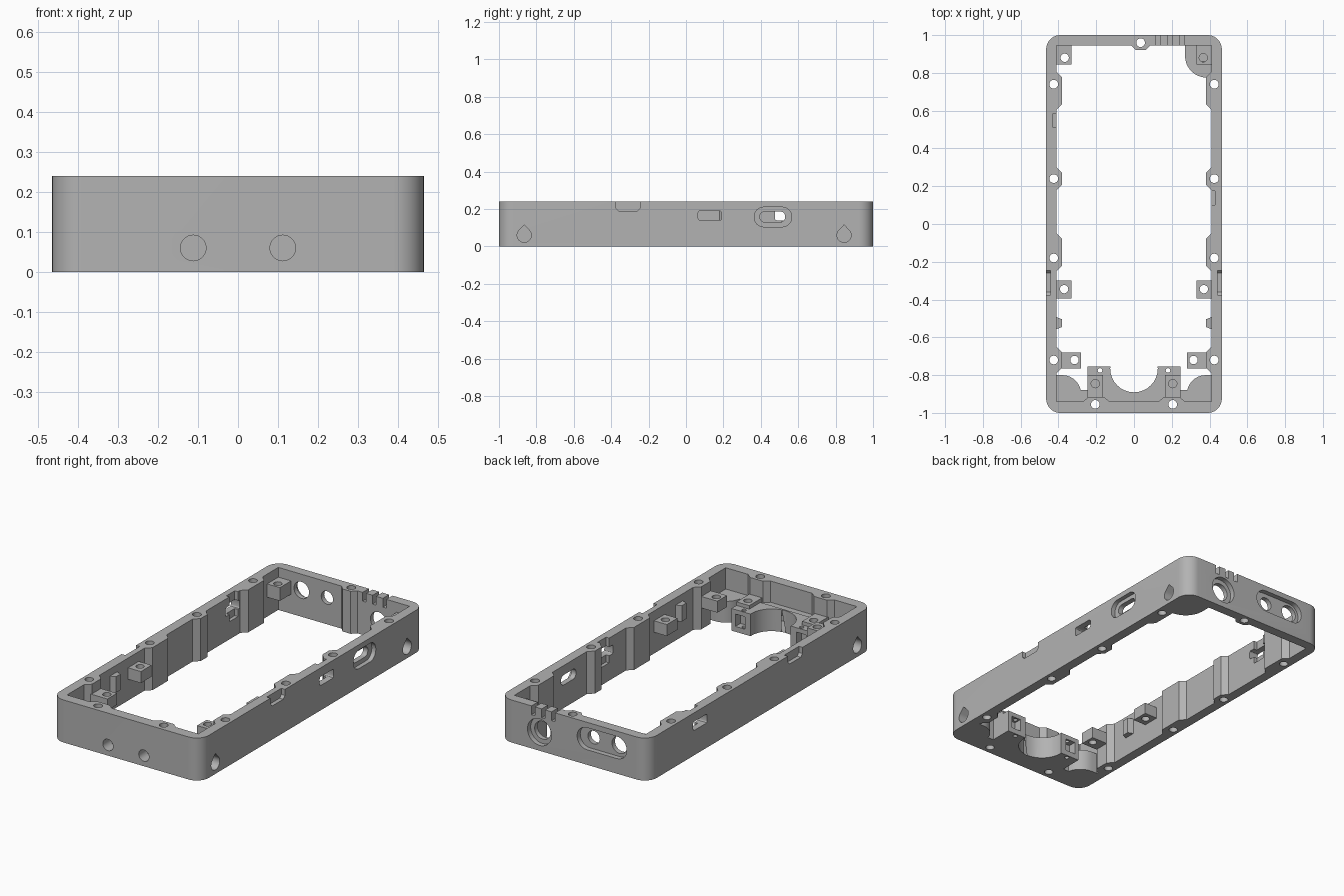
import bpy, bmesh, math

if "Cube" in bpy.data.objects:
    bpy.data.objects.remove(bpy.data.objects["Cube"])

H = 0.24
grey = bpy.data.materials.new("plain grey")
grey.use_nodes = True
grey.diffuse_color = (0.45, 0.45, 0.45, 1)
grey.node_tree.nodes["Principled BSDF"].inputs["Base Color"].default_value = (0.45, 0.45, 0.45, 1)

PLACE = {"x": lambda u, v, w: (w, u, v),
         "y": lambda u, v, w: (u, w, v),
         "z": lambda u, v, w: (u, v, w)}


def prism(name, points, axis, lo, hi, bevel=0):
    """Extrude a 2D outline along an axis."""
    bm = bmesh.new()
    a, b = ([bm.verts.new(PLACE[axis](u, v, w)) for u, v in points] for w in (lo, hi))
    caps = [bm.faces.new(a), bm.faces.new(b)]
    rim = [e for f in caps for e in f.edges]
    for i in range(len(a)):
        j = (i + 1) % len(a)
        bm.faces.new((a[i], a[j], b[j], b[i]))
    if bevel:
        bmesh.ops.bevel(bm, geom=rim, offset=bevel, segments=2, profile=0.5, affect='EDGES')
    bmesh.ops.recalc_face_normals(bm, faces=bm.faces)
    mesh = bpy.data.meshes.new(name)
    bm.to_mesh(mesh)
    bm.free()
    ob = bpy.data.objects.new(name, mesh)
    bpy.context.collection.objects.link(ob)
    return ob


def arc(cx, cy, r, start, end, n):
    step = math.radians(end - start) / n
    return [(cx + r * math.cos(math.radians(start) + step * i),
             cy + r * math.sin(math.radians(start) + step * i)) for i in range(n + 1)]


def circle(cx, cy, r):
    return arc(cx, cy, r, 0, 360, 32)[:-1]


def rounded(x0, x1, y0, y1, r, n=8):
    return (arc(x1 - r, y1 - r, r, 0, 90, n) + arc(x0 + r, y1 - r, r, 90, 180, n)
            + arc(x0 + r, y0 + r, r, 180, 270, n) + arc(x1 - r, y0 + r, r, 270, 360, n))


def rect(x0, x1, y0, y1):
    return [(x0, y0), (x1, y0), (x1, y1), (x0, y1)]


def mirror(points, s):
    return [(s * x, y) for x, y in points]


helpers = []
frame = prism("frame", rounded(-0.465, 0.465, -1, 1, 0.075, 10), "z", 0, H, 0.006)


def boolean(operation, *args):
    ob = prism(operation.lower() + "_helper", *args)
    ob.hide_render = True
    helpers.append(ob)
    mod = frame.modifiers.new(operation, 'BOOLEAN')
    mod.operation, mod.object, mod.solver = operation, ob, 'EXACT'


def add(points, axis, lo, hi):
    boolean('UNION', points, axis, lo, hi)


def cut(points, axis, lo, hi):
    boolean('DIFFERENCE', points, axis, lo, hi)


# Main opening, leaving screw columns along the long walls
side = [(0.13, -0.94), (0.16, -0.915), (0.24, -0.915), (0.27, -0.94), (0.41, -0.94)]
for y, half in ((-0.72, 0.07), (-0.15, 0.1), (0.24, 0.06), (0.705, 0.1)):
    side += [(0.41, y - half), (0.38, y - half + 0.03), (0.38, y + half - 0.03), (0.41, y + half)]
side.append((0.41, 0.945))
back_boss = [(0.085, 0.945), (0.06, 0.92), (0.01, 0.92), (-0.015, 0.945)]
cut(side + back_boss + mirror(side, -1)[::-1], "z", -0.1, H + 0.1)

# Front floor, towers and corner pads
add(rect(-0.43, 0.43, -0.97, -0.88), "z", 0, 0.12)
for s in (-1, 1):
    add(mirror([(0.43, -0.96), (0.28, -0.96)] + arc(0.38, -0.9, 0.1, 180, 90, 8)
               + [(0.43, -0.8)], s), "z", 0, 0.12)
    add(mirror(rect(0.0, 0.245, -0.9, -0.755), s), "z", 0, 0.125)
    add(mirror(rect(0.165, 0.245, -0.92, -0.8), s), "z", 0.05, 0.145)
cut(circle(0, -0.765, 0.126), "z", -0.1, 0.2)
add([(0.43, 0.96), (0.27, 0.96)] + arc(0.385, 0.89, 0.115, 180, 270, 8)
    + [(0.43, 0.775)], "z", 0, 0.12)

# Mounting blocks on the walls
for s in (-1, 1):
    add(mirror(rect(0.33, 0.43, -0.395, -0.3), s), "z", 0.12, 0.185)
    add(mirror(rect(0.28, 0.43, -0.765, -0.68), s), "z", 0.12, 0.185)
    add(mirror(rect(0.33, 0.43, 0.845, 0.96), s), "z", 0.11, 0.185)
    add(mirror([(0.43, -0.565), (0.38, -0.545), (0.38, -0.505), (0.43, -0.485)], s),
        "z", 0.11, 0.2)

# Vertical screw holes
rim_holes = [(s * 0.425, y) for s in (-1, 1) for y in (-0.72, -0.18, 0.24, 0.74)]
rim_holes += [(-0.205, -0.955), (0.205, -0.955), (0.035, 0.96)]
for x, y in rim_holes:
    cut(circle(x, y, 0.023), "z", -0.1, 0.3)
for s in (-1, 1):
    for x, y in ((0.37, -0.345), (0.315, -0.72)):
        cut(circle(s * x, y, 0.022), "z", 0.1, 0.3)
    cut(circle(s * 0.205, -0.845, 0.022), "z", 0.11, 0.3)
    cut(circle(s * 0.18, -0.775, 0.012), "z", -0.1, 0.3)
    # Nut slot in each tower
    cut(mirror(rect(0.16, 0.22, -0.8, -0.7), s), "z", 0.03, 0.1)
    # Front blind hole
    cut(circle(s * 0.112, 0.06, 0.032), "y", -1.1, -0.93)
for s in (-1, 1):
    cut(circle(s * 0.367, 0.88, 0.022), "z", 0.1, 0.3)

# Teardrop sockets in the long walls
for s, y in ((1, -0.865), (-1, -0.865), (1, 0.845)):
    drop = arc(y, 0.06, 0.038, 135, 405, 24) + [(y, 0.115)]
    cut(drop, "x", *sorted((s * 0.35, s * 0.5)))

# Long wall ports, notches and inner pockets
cut(rounded(0.365, 0.565, 0.105, 0.21, 0.05), "x", 0.44, 0.5)
cut(rounded(0.395, 0.53, 0.13, 0.187, 0.027), "x", 0.37, 0.5)
cut(rounded(0.065, 0.19, 0.14, 0.19, 0.01, 3), "x", 0.37, 0.5)
cut(rounded(0.475, 0.6, 0.14, 0.19, 0.01, 3), "x", -0.5, -0.37)
cut(rect(0.1, 0.175, 0.1, 0.3), "x", 0.39, 0.43)
cut(rect(0.51, 0.585, 0.1, 0.3), "x", -0.43, -0.39)
for s in (-1, 1):
    notch = [(-0.36, 0.19), (-0.26, 0.19), (-0.245, 0.205), (-0.245, 0.3),
             (-0.375, 0.3), (-0.375, 0.205)]
    cut(notch, "x", *sorted((s * 0.442, s * 0.5)))

# Back wall ports and vent slits
cut(circle(0.215, 0.105, 0.075), "y", 0.972, 1.1)
cut(circle(0.215, 0.105, 0.05), "y", 0.9, 1.1)
cut(rounded(-0.33, -0.02, 0.085, 0.21, 0.062), "y", 0.972, 1.1)
cut(circle(-0.265, 0.15, 0.047), "y", 0.9, 1.1)
cut(circle(-0.105, 0.15, 0.037), "y", 0.9, 1.1)
for x in (0.128, 0.19, 0.254):
    cut(rect(x - 0.011, x + 0.011, 0.19, 0.3), "y", 0.9, 1.1)

# Bake the result and drop the helpers
graph = bpy.context.evaluated_depsgraph_get()
baked = bpy.data.meshes.new_from_object(frame.evaluated_get(graph))
frame.modifiers.clear()
frame.data = baked
for ob in helpers:
    bpy.data.objects.remove(ob)
baked.materials.clear()
baked.materials.append(grey)
for poly in baked.polygons:
    poly.material_index = 0
bpy.ops.object.select_all(action='DESELECT')
frame.select_set(True)
bpy.context.view_layer.objects.active = frame
bpy.ops.object.shade_smooth_by_angle(angle=math.radians(30))
